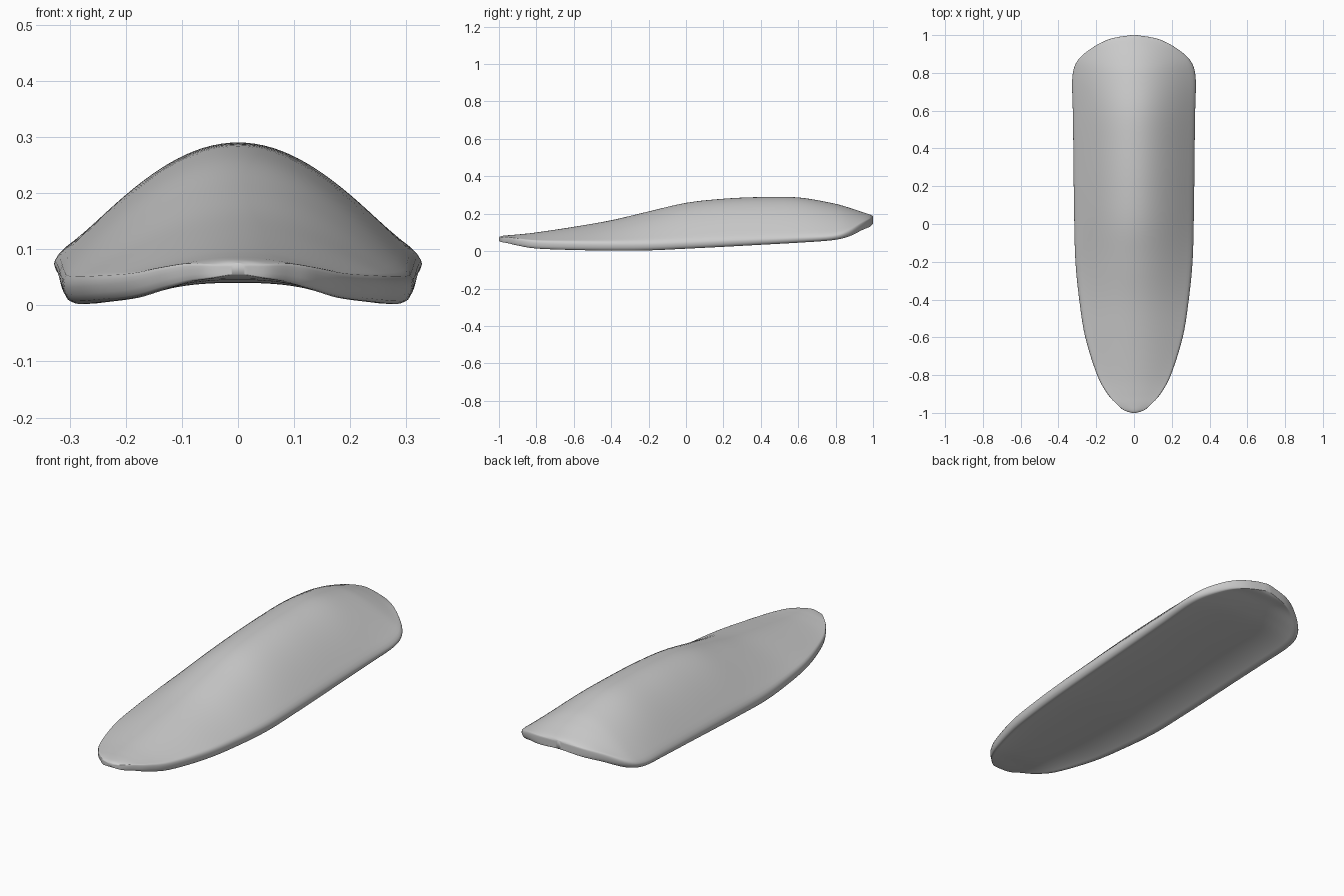
import bpy, bmesh, math

if "Cube" in bpy.data.objects:
    bpy.data.objects.remove(bpy.data.objects["Cube"])

# Stations along the body: y, half width, crown height, rim underside height,
# rim height, depth of the hollow underside
STATIONS = [
    (-1.00, .012, .075, .055, .016, .000), (-.985, .055, .081, .048, .025, .001),
    (-.95, .095, .085, .042, .032, .004), (-.90, .140, .089, .030, .037, .014),
    (-.80, .195, .100, .014, .042, .026), (-.60, .258, .130, .006, .045, .036),
    (-.40, .290, .165, .003, .046, .042), (-.20, .310, .212, .004, .046, .045),
    (0.00, .316, .258, .013, .044, .045), (.20, .319, .280, .023, .042, .045),
    (.40, .321, .289, .034, .038, .045), (.60, .324, .287, .045, .034, .044),
    (.78, .326, .257, .058, .030, .042), (.87, .295, .233, .078, .034, .036),
    (.94, .210, .210, .112, .040, .018), (.982, .120, .196, .130, .042, .006),
    (1.00, .012, .187, .146, .034, .000)]
STEPS = 5
HALF = 20


def catmull(p0, p1, p2, p3, t):
    return [.5 * (2 * b + (c - a) * t + (2 * a - 5 * b + 4 * c - d) * t * t
                  + (3 * b - a - 3 * c + d) * t ** 3)
            for a, b, c, d in zip(p0, p1, p2, p3)]


def smooth_stations(rows):
    padded = [rows[0]] + rows + [rows[-1]]
    out = []
    for i in range(len(rows) - 1):
        out += [catmull(*padded[i:i + 4], s / STEPS) for s in range(STEPS)]
    return out + [rows[-1]]


def section(y, w, top, low, rim_h, hollow):
    """Closed cross-section: arched top, rounded rim, shallow hollow underside."""
    edge = low + rim_h
    arch = lambda u: edge + (top - edge) * math.cos(u * math.pi / 2)
    upper = [(u, arch(u)) for u in (.95 * i / HALF for i in range(-HALF, HALF + 1))]
    rim = [(.98, edge + .02 * (top - edge)), (.995, edge - .15 * rim_h),
           (1, edge - .35 * rim_h), (.99, edge - .65 * rim_h),
           (.97, edge - .9 * rim_h), (.94, low)]
    inner = [(u, low + hollow * (1 - abs(u / .9) ** 2.6))
             for u in (.9 * i / HALF for i in range(HALF, -HALF - 1, -1))]
    loop = upper + rim + inner + [(-u, z) for u, z in reversed(rim)]
    return [(u * w, y, z) for u, z in loop]


# Arched body lofted through the sections
bm = bmesh.new()
rings = [[bm.verts.new(p) for p in section(*row)] for row in smooth_stations(STATIONS)]
for a, b in zip(rings, rings[1:]):
    n = len(a)
    for i in range(n):
        j = (i + 1) % n
        bm.faces.new((a[i], a[j], b[j], b[i]))

# Narrow closing caps at both ends
bm.faces.new(rings[0])
bm.faces.new(rings[-1])
bmesh.ops.recalc_face_normals(bm, faces=bm.faces)

mesh = bpy.data.meshes.new("arched_shell")
bm.to_mesh(mesh)
bm.free()
shell = bpy.data.objects.new("arched_shell", mesh)
bpy.context.collection.objects.link(shell)
bpy.context.view_layer.objects.active = shell
shell.select_set(True)
bpy.ops.object.shade_smooth_by_angle(angle=math.radians(85))
